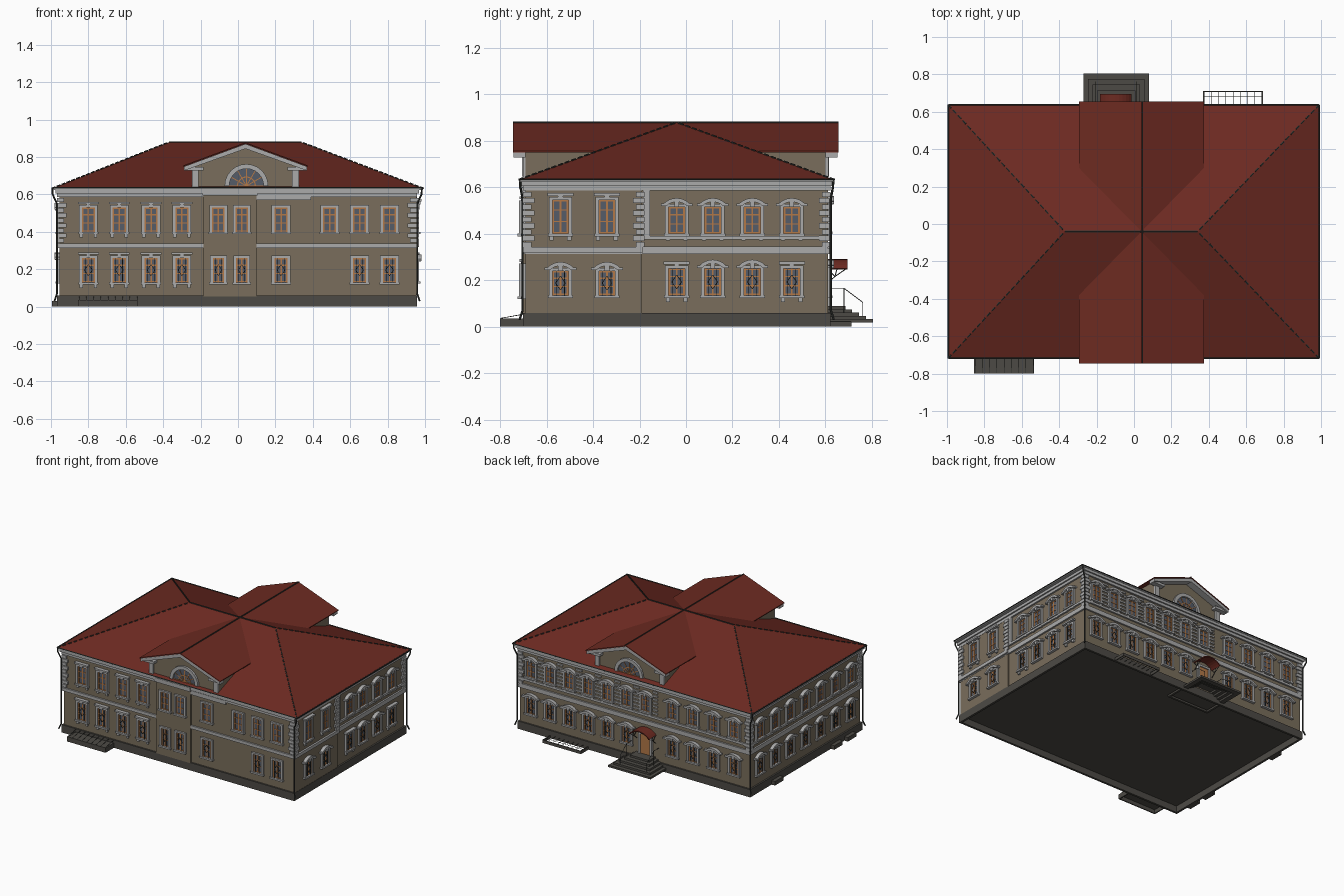
import bpy, bmesh, math
from mathutils import Vector, Matrix

cube = bpy.data.objects.get("Cube")
if cube:
    bpy.data.objects.remove(cube, do_unlink=True)


def material(name, r, g, b):
    lin = [((c + 0.055) / 1.055) ** 2.4 for c in (r, g, b)] + [1]
    m = bpy.data.materials.new(name)
    m.use_nodes = True
    m.diffuse_color = lin
    m.node_tree.nodes["Principled BSDF"].inputs["Base Color"].default_value = lin
    return m


WALL = material("tan plaster", 0.475, 0.43, 0.36)
TRIM = material("pale grey trim", 0.67, 0.67, 0.67)
ROOF = material("red roof", 0.425, 0.165, 0.13)
STONE = material("dark stone", 0.30, 0.29, 0.27)
METAL = material("dark metal", 0.20, 0.21, 0.20)
FRAME = material("orange wood", 0.70, 0.47, 0.28)
GLASS = material("grey glass", 0.33, 0.36, 0.41)

parts = {}


def part(name, mat):
    return parts.setdefault(name, (bmesh.new(), mat))[0]


# Facades map (along, height, outward) to world space
X0, X1, Y0, Y1 = -0.955, 0.945, -0.69, 0.61
front = lambda u, z, d: (u, Y0 - d, z)
back = lambda u, z, d: (u, Y1 + d, z)
right = lambda u, z, d: (X1 + d, u, z)
left = lambda u, z, d: (X0 - d, u, z)


def raised(side, e):
    return lambda u, z, d: side(u, z, d + e)


def prism(bm, side, pts, d0, d1):
    a = [bm.verts.new(side(u, z, d0)) for u, z in pts]
    b = [bm.verts.new(side(u, z, d1)) for u, z in pts]
    bm.faces.new(a)
    bm.faces.new(b[::-1])
    for i in range(len(pts)):
        j = (i + 1) % len(pts)
        bm.faces.new((a[i], b[i], b[j], a[j]))


def box(bm, side, u0, u1, z0, z1, d0, d1):
    prism(bm, side, [(u0, z0), (u1, z0), (u1, z1), (u0, z1)], d0, d1)


def block(bm, x0, x1, y0, y1, z0, z1):
    box(bm, lambda u, z, d: (u, d, z), x0, x1, z0, z1, y0, y1)


def ring(bm, z0, z1, d):
    block(bm, X0 - d, X1 + d, Y0 - d, Y1 + d, z0, z1)


def curb(bm, x0, x1, y0, y1, z0, z1, t):
    """Three-sided kerb, open at y0."""
    block(bm, x0, x0 + t, y0, y1, z0, z1)
    block(bm, x1 - t, x1, y0, y1, z0, z1)
    block(bm, x0 + t, x1 - t, y1 - math.copysign(t, y1 - y0), y1, z0, z1)


def bar(bm, side, p, q, w, d0, d1):
    p, q = Vector(p), Vector(q)
    n = (q - p).orthogonal().normalized() * w / 2
    prism(bm, side, [p + n, q + n, q - n, p - n], d0, d1)


def arc(bm, side, u, z, r0, r1, a0, a1, d0, d1, n=8):
    pol = lambda r, t: (u + r * math.cos(t), z + r * math.sin(t))
    for i in range(n):
        s, t = (math.radians(a0 + (a1 - a0) * k / n) for k in (i, i + 1))
        prism(bm, side, [pol(r0, s), pol(r1, s), pol(r1, t), pol(r0, t)], d0, d1)


def tube(bm, pts, r, n=6):
    for p, q in zip(pts, pts[1:]):
        p, q = Vector(p), Vector(q)
        m = Matrix.Translation((p + q) / 2) @ (q - p).to_track_quat('Z', 'Y').to_matrix().to_4x4()
        bmesh.ops.create_cone(bm, cap_ends=True, segments=n, radius1=r, radius2=r,
                              depth=(q - p).length, matrix=m)


def slab(bm, pts, t):
    prism(bm, lambda p, _, d: (p[0], p[1], p[2] - d), [(p, 0) for p in pts], 0, t)


glass, frames = part("window_glass", GLASS), part("window_frames", FRAME)
trim, grate = part("window_surrounds", TRIM), part("window_grates", METAL)


def window(side, u, z0, z1, brow="plain", grated=False, w=0.035):
    box(glass, side, u - w, u + w, z0, z1, 0, 0.003)
    # casement with a mullion and transoms
    for x in (u - w + 0.004, u, u + w - 0.004):
        box(frames, side, x - 0.004, x + 0.004, z0, z1, 0, 0.006)
    h = z1 - z0
    for z in (z0 + 0.004, z0 + h * 0.36, z0 + h * 0.7, z1 - 0.004):
        box(frames, side, u - w, u + w, z - 0.003, z + 0.003, 0, 0.006)
    # moulded surround and sill
    e = w + 0.015
    for s in (-1, 1):
        a, b = sorted((u + s * w, u + s * e))
        box(trim, side, a, b, z0, z1 + 0.012, 0, 0.014)
    box(trim, side, u - e, u + e, z1, z1 + 0.012, 0, 0.014)
    box(trim, side, u - e - 0.004, u + e + 0.004, z0 - 0.012, z0, 0, 0.02)
    if brow in ("cornice", "arch"):
        for s in (-1, 1):
            box(trim, side, u + s * 0.038 - 0.009, u + s * 0.038 + 0.009, z0 - 0.03, z0 - 0.012, 0, 0.012)
    if brow == "cornice":
        box(trim, side, u - e - 0.006, u + e + 0.006, z1 + 0.018, z1 + 0.03, 0, 0.026)
        box(trim, side, u - 0.01, u + 0.01, z1, z1 + 0.02, 0, 0.02)
    if brow in ("arch", "low_arch"):
        arc(trim, side, u, z1 - 0.04, 0.062, 0.078, 45, 135, 0, 0.026)
        for s in (-1, 1):
            box(trim, side, u + s * 0.056 - 0.012, u + s * 0.056 + 0.012, z1 + 0.003, z1 + 0.014, 0, 0.026)
        box(trim, side, u - 0.01, u + 0.01, z1, z1 + 0.03, 0, 0.024)
    if grated:
        for k in (-0.5, 0.5):
            box(grate, side, u + k * w - 0.0015, u + k * w + 0.0015, z0, z1, 0.009, 0.012)
        m = (z0 + z1) / 2
        dia = [(u - w * .6, m), (u, m + 0.03), (u + w * .6, m), (u, m - 0.03)]
        for i in range(4):
            bar(grate, side, dia[i], dia[(i + 1) % 4], 0.003, 0.009, 0.012)


# Main body and projecting wall sections
walls = part("walls", WALL)
block(walls, X0, X1, Y0, Y1, 0.055, 0.625)
box(walls, front, -0.185, 0.10, 0.055, 0.60, 0, 0.014)
box(walls, right, Y0, -0.19, 0.055, 0.60, 0, 0.01)
RF, BAY = raised(right, 0.01), raised(front, 0.014)

# Plinth walls around a raised floor
plinth = part("plinth", STONE)
ring(plinth, 0.048, 0.058, 0.012)
for side, a, b in ((front, X0, X1), (back, X0, X1), (left, Y0, Y1), (right, Y0, Y1)):
    box(plinth, side, a - 0.012, b + 0.012, 0, 0.05, -0.004, 0.012)

# Belt courses and entablature
belt = part("belt_courses", TRIM)
ring(belt, 0.313, 0.336, 0.012)
box(belt, RF, Y0 - 0.012, -0.185, 0.318, 0.342, 0, 0.014)
for side, a, b in ((right, -0.185, Y1), (left, Y0, Y1), (back, X0, X1)):
    box(belt, side, a, b, 0.336, 0.345, 0, 0.012)
    box(belt, side, a, b, 0.374, 0.39, 0, 0.012)
cornice = part("entablature", TRIM)
ring(cornice, 0.585, 0.605, 0.012)
ring(cornice, 0.605, 0.63, 0.022)
box(cornice, front, 0.10, 0.39, 0.57, 0.60, 0, 0.016)
box(cornice, BAY, -0.19, 0.105, 0.595, 0.625, 0, 0.015)

# Corner quoins in alternating widths
quoins = part("quoins", TRIM)
for side, u, s in ((front, X0, 1), (front, X1, -1), (back, X0, 1), (back, X1, -1), (left, Y0, 1),
                   (left, Y1, -1), (RF, Y0, 1), (RF, -0.19, -1), (right, Y1, -1)):
    for i in range(9):
        a, b = sorted((u - s * 0.012, u + s * (0.038 if i % 2 else 0.026)))
        box(quoins, side, a, b, 0.342 + i * 0.027, 0.364 + i * 0.027, 0, 0.012)
box(quoins, right, -0.185, -0.155, 0.39, 0.585, 0, 0.012)

# Front windows
for u in (-0.80, -0.635, -0.465, -0.30):
    window(front, u, 0.40, 0.53, "cornice")
    window(front, u, 0.13, 0.26, "cornice", True)
for u in (-0.105, 0.02):
    window(BAY, u, 0.40, 0.53, w=0.033)
    window(BAY, u, 0.13, 0.26, grated=True, w=0.03)
for u in (0.23, 0.49, 0.65, 0.81):
    window(front, u, 0.40, 0.53)
    if u != 0.49:
        window(front, u, 0.13, 0.26, grated=True)

# Right side windows
for u in (-0.54, -0.34):
    window(RF, u, 0.40, 0.545, "cornice")
    window(RF, u, 0.135, 0.24, "low_arch", True)
for u in (-0.04, 0.115, 0.285, 0.455):
    window(right, u, 0.40, 0.515, "arch")
    window(right, u, 0.135, 0.25, "cornice" if u in (-0.04, 0.455) else "low_arch", True)

# Left side windows
for i in range(7):
    u = -0.57 + i * 0.178
    window(left, u, 0.40, 0.515, "arch")
    window(left, u, 0.135, 0.25, "low_arch", True)

# Back windows, with banded masonry on the upper floor
bands = part("masonry_bands", TRIM)
bays = [0.85 - i * 0.158 for i in range(7)]
for u in bays + [-0.32, -0.49, -0.66, -0.83]:
    window(back, u, 0.41, 0.525, "arch")
    if u != bays[-1]:
        window(back, u, 0.135, 0.25, "low_arch", True)
for i in range(7):
    z = 0.405 + i * 0.026
    for a, b in zip(bays, bays[1:]):
        box(bands, back, b + 0.054, a - 0.054, z, z + 0.012, 0, 0.008)
    box(bands, back, -0.195, -0.155, z, z + 0.012, 0, 0.008)

# Hipped roof
EX0, EX1, EY0, EY1, EZ, RZ, RY = -0.993, 0.99, -0.718, 0.637, 0.632, 0.878, -0.04
corners = [(EX0, EY0, EZ), (EX1, EY0, EZ), (EX1, EY1, EZ), (EX0, EY1, EZ)]
ends = [(-0.37, RY, RZ), (0.34, RY, RZ)]
bm = part("hipped_roof", ROOF)
c = [bm.verts.new(p) for p in corners]
e = [bm.verts.new(p) for p in ends]
for f in ((c[0], c[1], e[1], e[0]), (c[1], c[2], e[1]), (c[2], c[3], e[0], e[1]), (c[3], c[0], e[0]), c[::-1]):
    bm.faces.new(f)
block(part("soffit", TRIM), EX0 + 0.002, EX1 - 0.002, EY0 + 0.002, EY1 - 0.002, 0.624, 0.631)

# Cross gables over the front and back
CX, HW, GZ = 0.04, 0.333, 0.755
gable_roof = part("gable_roofs", ROOF)
for tip, v in ((-0.745, RY - HW), (0.655, RY + HW)):
    for s in (-1, 1):
        slab(gable_roof, [(CX, tip, RZ), (CX, RY, RZ), (CX + s * HW, v, GZ), (CX + s * HW, tip, GZ)], 0.006)
slope = (RZ - GZ) / HW
under = lambda o: RZ - 0.008 - slope * abs(o)
prism(part("gable_walls", WALL), lambda u, z, d: (u, d, z),
      [(CX + o, z) for o, z in ((-0.285, 0.6), (0.285, 0.6), (0.285, under(0.285)), (0, under(0)), (-0.285, under(0.285)))],
      Y0, Y1 - 0.01)
gtrim = part("gable_trim", TRIM)
for side in (front, raised(back, -0.01)):
    for s in (-1, 1):
        X = lambda o: CX + s * o
        prism(gtrim, side, [(CX, under(0)), (X(0.328), under(0.328)), (X(0.328), under(0.328) - 0.022), (CX, under(0) - 0.026)], 0, 0.052)
        for o0, o1, z0, z1, d in ((0.225, 0.325, 0.728, 0.746, 0.04), (0.25, 0.285, 0.63, 0.73, 0.012)):
            a, b = sorted((X(o0), X(o1)))
            box(gtrim, side, a, b, z0, z1, 0, d)
    # fanlight
    arc(glass, side, CX + 0.005, 0.645, 0.001, 0.095, 0, 180, 0, 0.003, 12)
    arc(gtrim, side, CX + 0.005, 0.645, 0.092, 0.117, 0, 180, 0, 0.016, 12)
    arc(frames, side, CX + 0.005, 0.645, 0.045, 0.051, 0, 180, 0, 0.006, 10)
    for k in range(7):
        t = math.radians(30 * k)
        bar(frames, side, (CX + 0.005, 0.645), (CX + 0.005 + 0.092 * math.cos(t), 0.645 + 0.092 * math.sin(t)), 0.005, 0, 0.006)

# Ridge caps, dashed hip caps, gutters and downpipes
caps = part("ridge_caps", METAL)
tube(caps, ends, 0.005)
tube(caps, [(CX + 0.005, -0.745, RZ), (CX + 0.005, 0.655, RZ)], 0.004)
for corner, k in zip(corners, (0, 1, 1, 0)):
    a, b = Vector(corner), Vector(ends[k])
    for i in range(24):
        tube(caps, [a.lerp(b, i / 24), a.lerp(b, (i + 0.6) / 24)], 0.005)
eaves = [(x, y, z + 0.002) for x, y, z in corners]
tube(part("gutters", METAL), eaves + eaves[:1], 0.004)
pipes = part("downpipes", METAL)
for x, sx in ((X0, -1), (X1, 1)):
    for y, sy in ((Y0, -1), (Y1, 1)):
        P = lambda a, b, z: (x + sx * a, y + sy * b, z)
        tube(pipes, [P(0.038, 0.024, 0.63), P(0.036, 0.022, 0.60), P(0.013, 0.013, 0.55),
                     P(0.013, 0.013, 0.07), P(0.026, 0.026, 0.03)], 0.005)

# Entrance: open stepped porch, door, canopy and ironwork
steps = part("entrance_steps", STONE)
for i in range(4):
    k = i * 0.024
    curb(steps, -0.27 + k, 0.08 - k, Y1, 0.805 - k * 1.25, 0.018 + i * 0.014, 0.032 + i * 0.014, 0.036)
block(steps, -0.174, -0.016, Y1, 0.685, 0.074, 0.088)
curb(steps, -0.27, 0.08, Y1, 0.45, 0.018, 0.032, 0.015)
DX = -0.098
box(part("door", FRAME), back, DX - 0.04, DX + 0.04, 0.088, 0.235, 0, 0.008)
for s in (-1, 1):
    box(trim, back, DX + s * 0.0475 - 0.0075, DX + s * 0.0475 + 0.0075, 0.088, 0.25, 0, 0.016)
box(trim, back, DX - 0.055, DX + 0.055, 0.235, 0.25, 0, 0.016)
arc(part("canopy", ROOF), back, DX, 0.18, 0.102, 0.11, 40, 140, 0, 0.085, 10)
rails = part("porch_ironwork", METAL)
for s in (-1, 1):
    x = DX + s * 0.078
    tube(rails, [(x, Y1, 0.19), (x, Y1 + 0.03, 0.215), (x, Y1 + 0.08, 0.25), (x, Y1, 0.25),
                 (x, Y1 + 0.03, 0.215), (x, Y1 + 0.04, 0.25)], 0.002)
    x = DX + s * 0.11
    tube(rails, [(x, Y1 + 0.005, 0.165), (x, Y1 + 0.07, 0.165), (x, Y1 + 0.15, 0.105), (x, Y1 + 0.15, 0.04)], 0.0018)
    tube(rails, [(x, Y1 + 0.07, 0.05), (x, Y1 + 0.07, 0.165)], 0.0018)

# Basement light wells, the back one open under a grating
wells, bars = part("light_wells", STONE), part("well_grating", METAL)
curb(wells, -0.855, -0.535, Y0, -0.80, 0, 0.036, 0.008)
block(wells, -0.85, -0.54, -0.795, Y0, 0.028, 0.034)
for i in range(9):
    x = -0.85 + i * 0.0388
    tube(bars, [(x, -0.797, 0.036), (x, Y0, 0.055)], 0.0015)
    x = 0.376 + i * 0.0385
    tube(bars, [(x, Y1, 0.022), (x, 0.71, 0.022)], 0.0015)
curb(wells, 0.37, 0.69, Y1, 0.712, 0, 0.022, 0.006)
tube(bars, [(0.37, 0.68, 0.022), (0.69, 0.68, 0.022)], 0.0015)
for y in (0.32, -0.38, -0.54):
    block(wells, -0.995, X0, y - 0.05, y + 0.05, 0, 0.03)

# Turn every collected part into an object
for name, (bm, mat) in parts.items():
    bmesh.ops.recalc_face_normals(bm, faces=bm.faces)
    mesh = bpy.data.meshes.new(name)
    bm.to_mesh(mesh)
    bm.free()
    mesh.materials.append(mat)
    bpy.context.collection.objects.link(bpy.data.objects.new(name, mesh))
